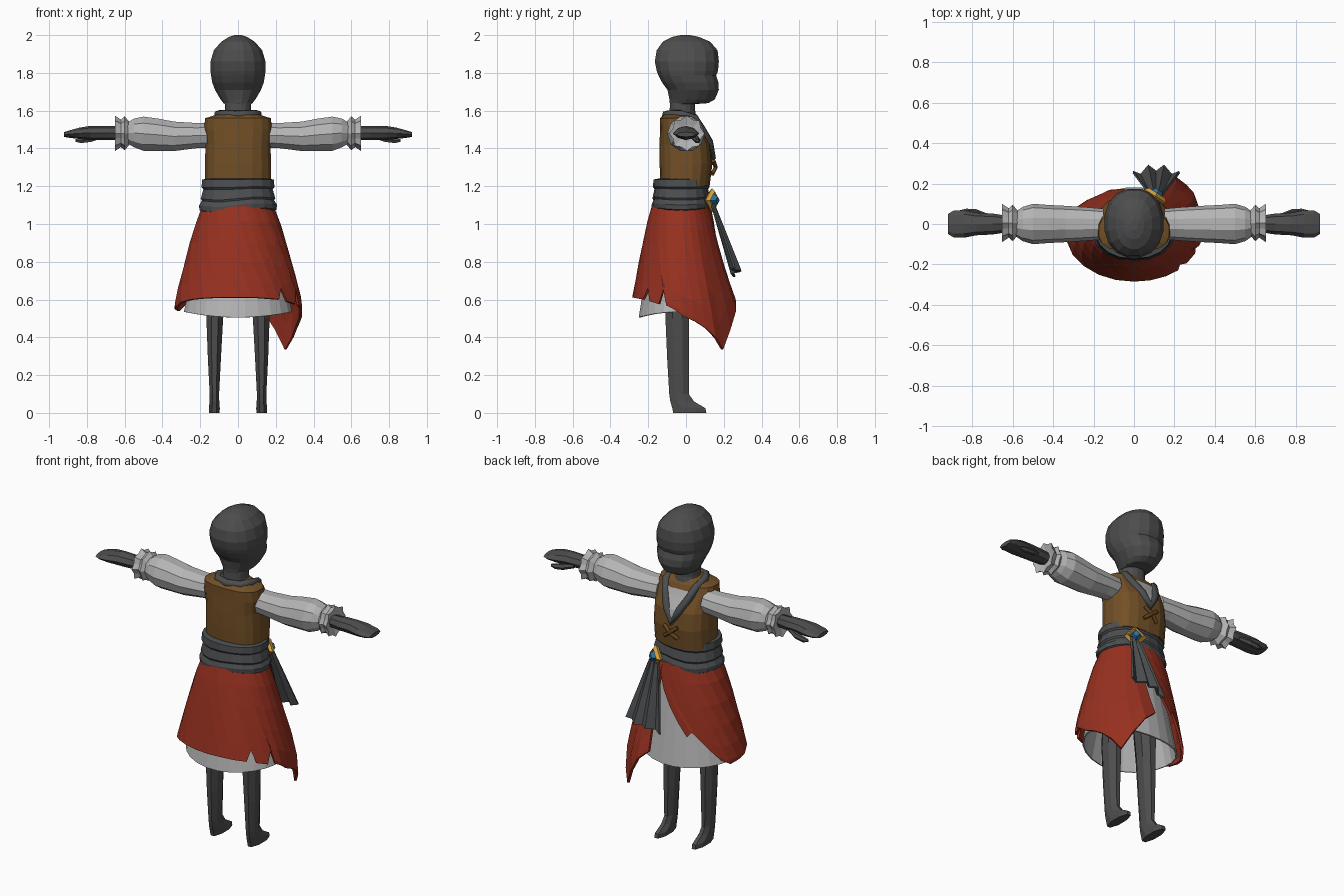
import bpy, bmesh
from math import sin, cos, pi, radians, copysign, exp
from mathutils import Vector

cube = bpy.data.objects.get("Cube")
if cube:
    bpy.data.objects.remove(cube, do_unlink=True)


def material(name, r, g, b):
    m = bpy.data.materials.new(name)
    m.use_nodes = True
    m.diffuse_color = (r, g, b, 1)
    m.node_tree.nodes["Principled BSDF"].inputs["Base Color"].default_value = (r, g, b, 1)
    return m


charcoal = material("charcoal body", .075, .075, .075)
slate = material("slate cloth", .072, .075, .078)
linen = material("pale linen", .46, .46, .46)
brown = material("brown leather", .17, .08, .02)
lace_brown = material("lace brown", .14, .06, .015)
red = material("red cloth", .31, .03, .014)
gold = material("gold", .7, .36, .05)
blue = material("blue gem", .02, .17, .36)


def grid(name, rows, mat, closed=True, cap=True, thick=0, mirror=False):
    """Skin a list of point rows; closed rows form rings."""
    n = len(rows[0])
    bm = bmesh.new()
    vs = [[bm.verts.new(p) for p in row] for row in rows]
    for a, b in zip(vs, vs[1:]):
        for i in range(n if closed else n - 1):
            j = (i + 1) % n
            bm.faces.new((a[i], a[j], b[j], b[i]))
    if closed and cap:
        bm.faces.new(vs[0])
        bm.faces.new(vs[-1])
    bmesh.ops.recalc_face_normals(bm, faces=bm.faces)
    me = bpy.data.meshes.new(name)
    bm.to_mesh(me)
    bm.free()
    me.materials.append(mat)
    ob = bpy.data.objects.new(name, me)
    bpy.context.collection.objects.link(ob)
    if thick:
        mod = ob.modifiers.new("thickness", "SOLIDIFY")
        mod.thickness = thick
        mod.offset = 0
    if mirror:
        ob.modifiers.new("mirror", "MIRROR")
    return ob


def power(v, p):
    return copysign(abs(v) ** (2 / p), v)


def level(z, cx, cy, rx, ry, n=14, p=2):
    """Horizontal ring."""
    return [(cx + rx * power(cos(t), p), cy + ry * power(sin(t), p), z)
            for t in (2 * pi * (i + .5) / n for i in range(n))]


def upright(x, cy, cz, ry, rz, n=10, wave=0):
    """Ring across the arm, optionally ruffled."""
    out = []
    for i in range(n):
        t, k = 2 * pi * i / n, 1 + wave * (-1) ** i
        out.append((x, cy + ry * k * cos(t), cz + rz * k * sin(t)))
    return out


def interp(table, x):
    for a, b in zip(table, table[1:]):
        if x <= b[0]:
            k = max(0, (x - a[0]) / (b[0] - a[0]))
            return [u + (v - u) * k for u, v in zip(a, b)]
    return list(table[-1])


# Head and neck: height, half width, back, face
HEAD = [(1.54, .09, -.095, .06), (1.6, .07, -.088, .05), (1.635, .07, -.086, .05),
        (1.64, .078, -.088, .12), (1.66, .094, -.09, .155), (1.71, .124, -.1, .176),
        (1.75, .139, -.13, .174), (1.785, .145, -.148, .162), (1.81, .148, -.158, .172),
        (1.86, .148, -.168, .177), (1.92, .13, -.158, .17), (1.965, .09, -.125, .13),
        (1.99, .05, -.075, .07), (2.0, .02, -.03, .02)]
grid("head", [level(z, 0, (b + f) / 2, rx, (f - b) / 2, 16, 2.2) for z, rx, b, f in HEAD], charcoal)

# Bodice
TORSO = [(1.2, -.005, .176, .13), (1.32, 0, .177, .14), (1.42, -.005, .174, .135),
         (1.5, -.025, .182, .113), (1.56, -.038, .176, .1), (1.58, -.035, .11, .08),
         (1.595, -.03, .07, .07)]
grid("bodice", [level(z, 0, cy, rx, ry, 18, 2.6) for z, cy, rx, ry in TORSO], brown)


def chest(x, z, lift=.006):
    _, cy, rx, ry = interp(TORSO, z)
    return Vector((x, cy + ry * (1 - min(1, abs(x / rx)) ** 2.6) ** (1 / 2.6) + lift, z))


# Shirt inset in the neckline
rows = []
for i in range(6):
    z = 1.36 + .035 * i
    rows.append([chest(k / 2 * (.004 + .017 * i), z) for k in range(-2, 3)])
grid("shirt_front", rows, linen, closed=False)


def tube(name, pts, radius, mat, cyclic=False):
    cu = bpy.data.curves.new(name, "CURVE")
    cu.dimensions = "3D"
    cu.bevel_depth = radius
    cu.bevel_resolution = 1
    cu.use_fill_caps = True
    sp = cu.splines.new("POLY")
    sp.points.add(len(pts) - 1)
    for q, p in zip(sp.points, pts):
        q.co = (*p, 1)
    sp.use_cyclic_u = cyclic
    cu.materials.append(mat)
    ob = bpy.data.objects.new(name, cu)
    bpy.context.collection.objects.link(ob)


# Collar running round the neck into a V
half = [chest(.042, 1.43, 0), chest(.078, 1.5, 0), Vector((.1, .045, 1.56)),
        Vector((.105, -.03, 1.58)), Vector((.075, -.085, 1.58))]
flip = [Vector((-p.x, p.y, p.z)) for p in reversed(half)]
tube("collar", [chest(0, 1.355, 0)] + half + [Vector((0, -.105, 1.578))] + flip, .023, slate, True)

# Crossed laces
for s, side in ((1, "left"), (-1, "right")):
    tube(side + "_lace", [chest(-.044 * s, 1.265, .008), chest(0, 1.3, .02), chest(.044 * s, 1.335, .008)],
         .011, lace_brown)

# Sleeves, cuffs, hands and thumbs
SLEEVE = [(.15, .075, .07, 1.47), (.22, .082, .07, 1.468), (.34, .09, .082, 1.464),
          (.42, .094, .09, 1.472), (.5, .1, .095, 1.478), (.55, .085, .08, 1.482),
          (.59, .058, .055, 1.482)]
grid("sleeves", [upright(x, 0, z, ry, rz) for x, ry, rz, z in SLEEVE], linen, mirror=True)
CUFF = [(.575, .06, 0), (.6, .084, .07), (.62, .07, .04), (.652, .086, .09), (.64, .045, 0)]
grid("cuffs", [upright(x, .005, 1.48, r, r, 16, w) for x, r, w in CUFF], linen, mirror=True)
HAND = [(.6, .036, .036, 1.482), (.7, .052, .037, 1.482), (.78, .056, .038, 1.482),
        (.84, .068, .03, 1.48), (.89, .068, .02, 1.476), (.92, .05, .013, 1.474)]
grid("hands", [upright(x, 0, z, ry, rz, 8) for x, ry, rz, z in HAND], charcoal, mirror=True)
THUMB = [(.72, .035, 1.465, .014), (.78, .055, 1.45, .018), (.83, .06, 1.442, .016), (.86, .06, 1.442, .008)]
grid("thumbs", [upright(x, y, z, r, r, 6) for x, y, z, r in THUMB], charcoal, mirror=True)

# Legs and feet
LEG = [(0, .125, .02, .03, .095), (.025, .125, .015, .031, .095), (.06, .125, -.02, .028, .068),
       (.1, .125, -.037, .027, .056), (.28, .125, -.042, .037, .062), (.5, .123, -.046, .048, .068),
       (.9, .1, -.04, .07, .085)]
grid("legs", [level(z, cx, cy, rx, ry, 8) for z, cx, cy, rx, ry in LEG], charcoal, mirror=True)

# Underskirt
rows = []
for k in range(5):
    v = k / 4
    ring = level(0, 0, -.035, .175 + .11 * v, .125 + .088 * v, 24)
    rows.append([(x, y, 1.05 - v * (.545 - .03 * (x / .285) ** 2)) for x, y, _ in ring])
grid("underskirt", rows, linen, cap=False, thick=.008)

# Wrapped overskirt: hem angle and height, with torn notches and a long point
HEM = [(9, .6), (18, .54), (28, .44), (38, .335), (47, .4), (57, .45), (69, .485), (82, .51),
       (95, .55), (104, .57), (109, .65), (114, .575), (128, .59), (133, .66), (139, .6),
       (152, .605), (166, .61), (180, .61), (196, .61), (212, .607), (228, .6), (244, .585),
       (260, .56), (275, .55), (288, .54), (300, .57), (313, .64), (324, .7), (331, .73), (336, .7)]


def skirt_point(a_hem, hem, v):
    u = (a_hem - HEM[0][0]) / (HEM[-1][0] - HEM[0][0])
    a_top = 22 + 370 * u
    a = radians(a_top + (a_hem - a_top) * v)
    z = 1.1 + (hem - 1.1) * v
    s = (1.1 - z) / .52
    s = s if s < 1 else 1 - .15 * (s - 1)
    flare = 1 + .34 * v ** 1.5 * exp(-((a_hem - 22) / 38) ** 2) + .012 * v * sin(a_hem * .42)
    swell = s ** .82
    return ((.18 + .148 * swell) * flare * sin(a),
            -.025 - .02 * s + (.148 + .09 * swell) * flare * cos(a), z)


rows = [[skirt_point(a, h, v) for a, h in HEM] for v in (0, .18, .4, .62, .82, .96, 1)]
grid("overskirt", rows, red, closed=False, thick=.014)

# Waist sash in draped folds
SASH = [(1.065, .19, .14), (1.075, .207, .155), (1.1, .209, .158), (1.125, .194, .148),
        (1.135, .2, .153), (1.185, .186, .142), (1.195, .196, .15), (1.235, .192, .147),
        (1.24, .17, .125)]
rows = []
for z, rx, ry in SASH:
    rows.append([(x, y, zz + .012 * sin(3 * x / rx) * (1.24 - z) / .17)
                 for x, y, zz in level(z, 0, -.025, rx, ry, 18, 2.2)])
grid("waist_sash", rows, slate)

# Pleated hanging end of the sash
rows = []
for k in range(5):
    v = k / 4
    row = []
    for i in range(7):
        c = i / 3 - 1
        row.append((.11 + c * (.03 + .085 * v),
                    .14 + .135 * v - .035 * v * c * c + .012 * (-1) ** i * (.4 + v),
                    1.11 - v * (.36 + .03 * c * c * (1 if c < 0 else -.6))))
    rows.append(row)
grid("sash_tail", rows, slate, closed=False, thick=.012)

# Diamond buckle with gem
turn = (-pi / 2, 0, -radians(32))
bpy.ops.mesh.primitive_torus_add(major_segments=4, minor_segments=4, major_radius=.047,
                                 minor_radius=.018, location=(.105, .138, 1.125), rotation=turn)
bpy.context.object.name = "buckle_frame"
bpy.context.object.data.materials.append(gold)
bpy.ops.mesh.primitive_cone_add(vertices=4, radius1=.04, radius2=.02, depth=.036,
                                location=(.114, .152, 1.125), rotation=turn)
bpy.context.object.name = "buckle_gem"
bpy.context.object.data.materials.append(blue)
